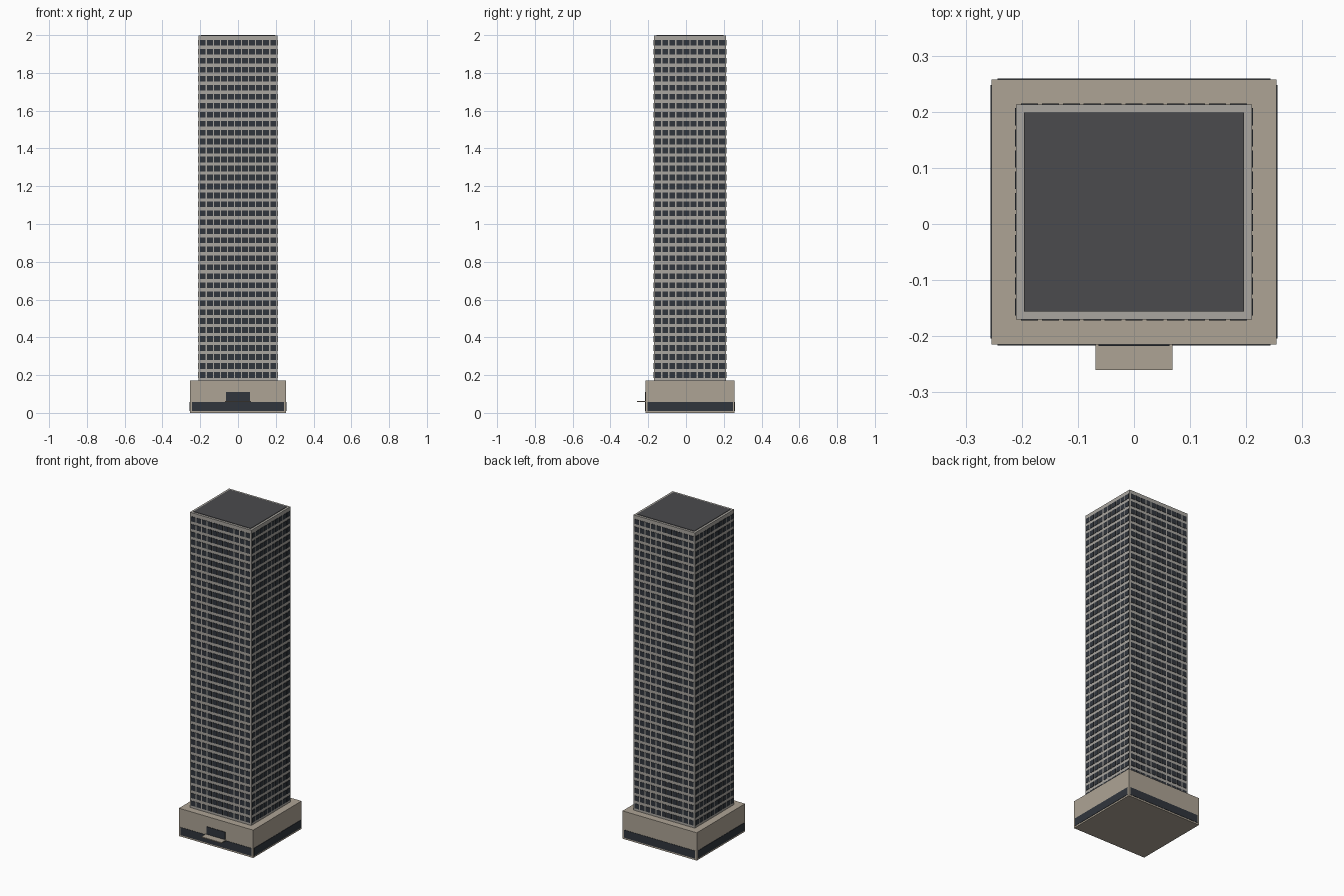
import bpy, bmesh
from mathutils import Matrix, Vector

if "Cube" in bpy.data.objects:
    bpy.data.objects.remove(bpy.data.objects["Cube"])


def material(name, color):
    m = bpy.data.materials.new(name)
    m.diffuse_color = (*color, 1)
    m.use_nodes = True
    m.node_tree.nodes["Principled BSDF"].inputs["Base Color"].default_value = m.diffuse_color
    return m


STONE = material("tan_stone", (0.42, 0.37, 0.30))
CONCRETE = material("grey_concrete", (0.40, 0.38, 0.35))
GLASS = material("dark_glass", (0.03, 0.036, 0.046))
ROOF = material("dark_roof", (0.07, 0.07, 0.075))


def boxes(name, mat, spans):
    """One object from (x0, x1, y0, y1, z0, z1) boxes."""
    bm = bmesh.new()
    for x0, x1, y0, y1, z0, z1 in spans:
        mid = Vector((x0 + x1, y0 + y1, z0 + z1)) / 2
        size = Matrix.Diagonal((x1 - x0, y1 - y0, z1 - z0, 1))
        bmesh.ops.create_cube(bm, size=1, matrix=Matrix.Translation(mid) @ size)
    me = bpy.data.meshes.new(name)
    bm.to_mesh(me)
    bm.free()
    me.materials.append(mat)
    ob = bpy.data.objects.new(name, me)
    bpy.context.collection.objects.link(ob)
    return ob


OUT = 0.002      # how far glass stands proud of the walls
CY = 0.0215      # depth centre of tower and podium

# Podium with a strip of ground floor glazing on each side
PX, PY, PZ = 0.254, 0.236, 0.172
boxes("podium", STONE, [(-PX, PX, CY - PY, CY + PY, 0, PZ)])
bands = []
for s in (-1, 1):
    y, x = CY + s * PY, s * PX
    bands.append((-0.243, 0.243, y - OUT, y + OUT, 0.01, 0.058))
    bands.append((x - OUT, x + OUT, CY - 0.226, CY + 0.226, 0.01, 0.058))
boxes("podium_glazing", GLASS, bands)

# Entrance and canopy
front = CY - PY
boxes("entrance", GLASS, [(-0.063, 0.063, front - 0.003, front + 0.002, 0.01, 0.11)])
boxes("canopy", STONE, [(-0.069, 0.069, -0.26, front + 0.002, 0.057, 0.063)])

# Tower shaft and roof
TX, TY = 0.21, 0.1915
boxes("tower", CONCRETE, [(-TX, TX, CY - TY, CY + TY, PZ, 1.997)])
boxes("roof", ROOF, [(-0.196, 0.196, CY - 0.177, CY + 0.177, 1.99, 2.0)])

# Window grid on all four sides
ROWS, W, H = 38, 0.0305, 0.030
panes = []
for r in range(ROWS):
    z = 0.201 + r * (1.959 - 0.201) / (ROWS - 1)
    for s in (-1, 1):
        for c in range(11):
            x, y = (c - 5) * 0.0372, CY + s * TY
            panes.append((x - W / 2, x + W / 2, y - OUT, y + OUT, z - H / 2, z + H / 2))
        for c in range(10):
            x, y = s * TX, CY + (c - 4.5) * 0.0377
            panes.append((x - OUT, x + OUT, y - W / 2, y + W / 2, z - H / 2, z + H / 2))
boxes("windows", GLASS, panes)
